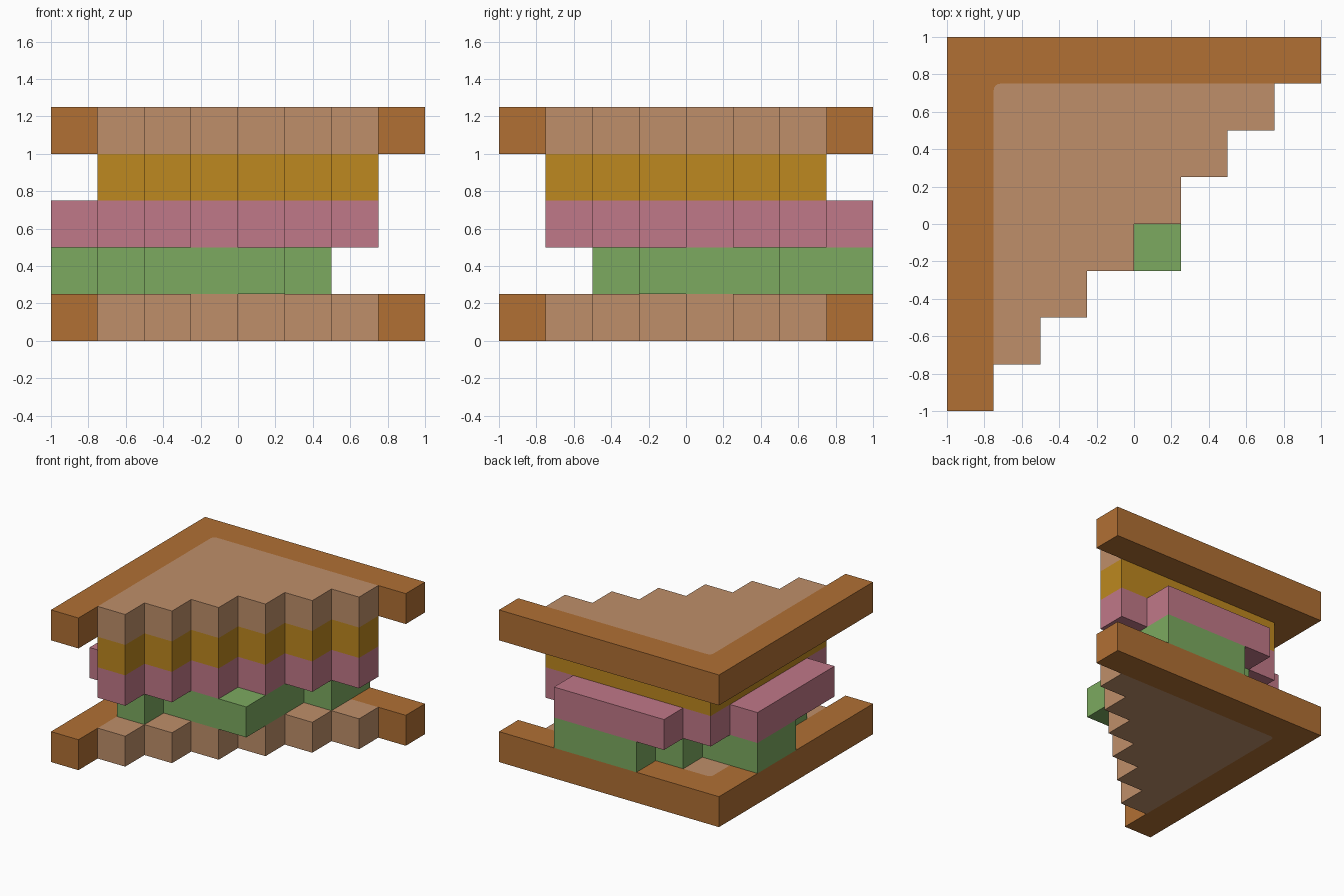
import bpy, bmesh
from math import sin, cos, pi

cube = bpy.data.objects.get("Cube")
if cube:
    bpy.data.objects.remove(cube, do_unlink=True)

U = 0.25      # one grid cell
R = 0.035     # rounding of the inner crust corner


def material(name, rgb):
    m = bpy.data.materials.new(name)
    m.use_nodes = True
    m.diffuse_color = (*rgb, 1)
    m.node_tree.nodes["Principled BSDF"].inputs["Base Color"].default_value = (*rgb, 1)
    return m


crust = material("crust brown", (0.440, 0.162, 0.034))
crumb = material("crumb tan", (0.521, 0.275, 0.144))
cheese = material("cheese yellow", (0.509, 0.246, 0.014))
ham = material("ham pink", (0.527, 0.188, 0.246))
lettuce = material("lettuce green", (0.202, 0.402, 0.117))


def at(i, j):
    """Grid corner to model position."""
    return (i * U - 1, j * U - 1)


def outline(first_row, spans):
    """Counter-clockwise outline of stacked rows, each a (left, right) span."""
    right, left = [], []
    for j, (a, b) in enumerate(spans, first_row):
        right += [at(b, j), at(b, j + 1)]
        left += [at(a, j), at(a, j + 1)]
    points = right + left[::-1]
    return [p for k, p in enumerate(points) if p != points[k - 1]]


def slab(name, points, layer, mat):
    """Extrude an outline to one layer of cell height."""
    bm = bmesh.new()
    base = bm.faces.new([bm.verts.new((x, y, layer * U)) for x, y in points])
    top = bmesh.ops.extrude_face_region(bm, geom=[base], use_keep_orig=True)["geom"]
    bmesh.ops.translate(bm, vec=(0, 0, U),
                        verts=[v for v in top if isinstance(v, bmesh.types.BMVert)])
    bmesh.ops.recalc_face_normals(bm, faces=bm.faces)
    mesh = bpy.data.meshes.new(name)
    bm.to_mesh(mesh)
    bm.free()
    mesh.materials.append(mat)
    obj = bpy.data.objects.new(name, mesh)
    bpy.context.collection.objects.link(obj)


# Shared outlines: staircase triangle, rounded inner corner, L-shaped crust
stairs = outline(1, [(1, j + 1) for j in range(1, 7)])
cx, cy = at(1, 7)
arc = [(cx + R - R * sin(t), cy - R + R * cos(t)) for t in (k * pi / 8 for k in range(5))]
k = stairs.index((cx, cy))
crumb_shape = stairs[:k] + arc + stairs[k + 1:]
crust_shape = [at(0, 0), at(1, 0)] + arc[::-1] + [at(8, 7), at(8, 8), at(0, 8)]

# Two bread slices
for name, layer in (("bottom", 0), ("top", 4)):
    slab(name + "_bread_crumb", crumb_shape, layer, crumb)
    slab(name + "_bread_crust", crust_shape, layer, crust)

# Fillings, from the bottom up
slab("lettuce", outline(2, [(1, 2), (1, 5), (0, 5), (0, 5), (2, 6), (3, 6)]), 1, lettuce)
slab("ham", outline(1, [(1, 2), (0, 3), (0, 4), (0, 5), (0, 6), (1, 7), (2, 6)]), 2, ham)
slab("cheese", stairs, 3, cheese)
